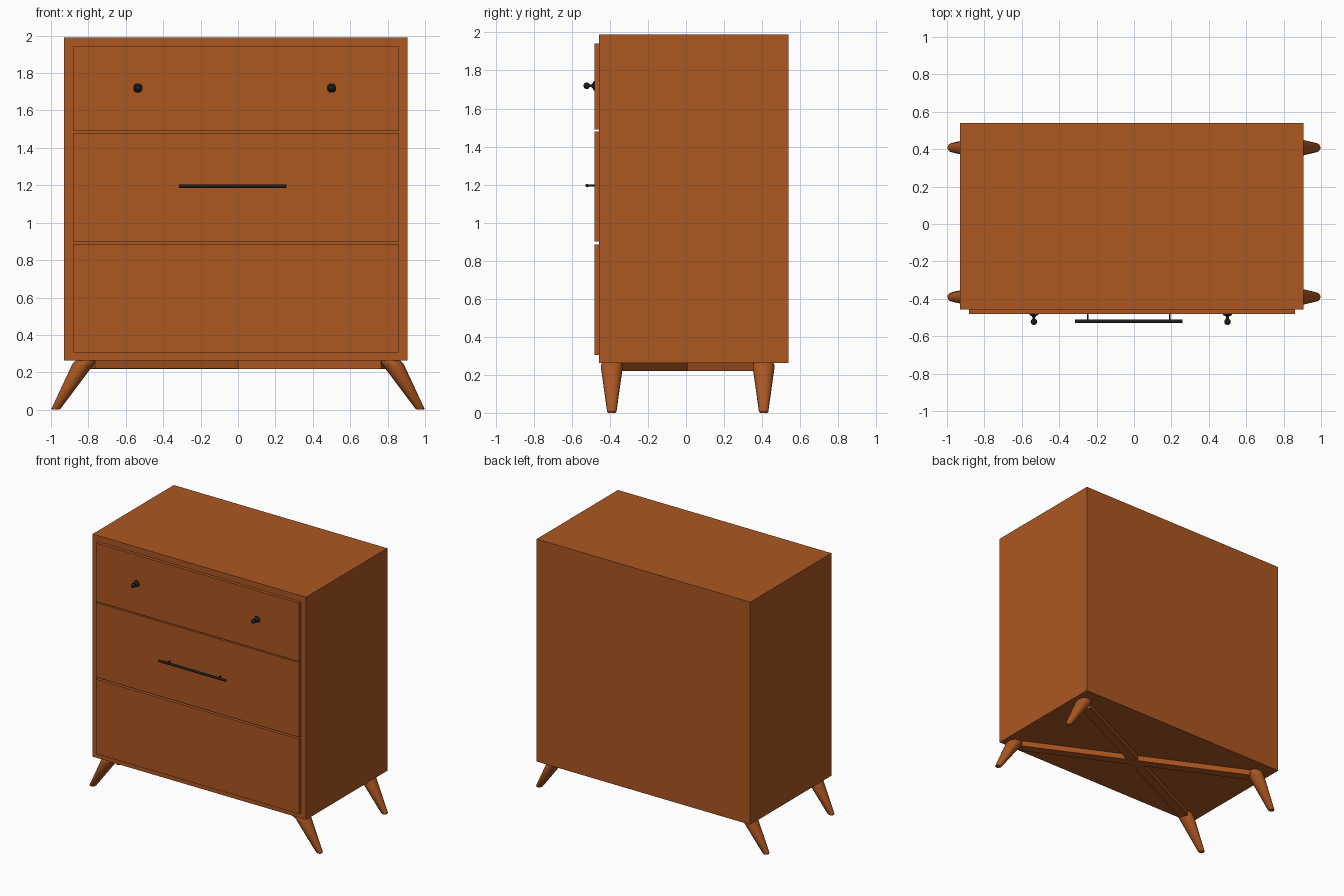
import bpy, bmesh, math
from mathutils import Vector, Matrix

if "Cube" in bpy.data.objects:
    bpy.data.objects.remove(bpy.data.objects["Cube"])


def make_material(name, rgb):
    m = bpy.data.materials.new(name)
    m.diffuse_color = (*rgb, 1)
    m.use_nodes = True
    m.node_tree.nodes["Principled BSDF"].inputs["Base Color"].default_value = m.diffuse_color
    return m


WOOD = make_material("warm brown wood", (0.413, 0.095, 0.0155))
METAL = make_material("black metal", (0.013, 0.013, 0.015))


def finish(name, bm, mat, smooth=False):
    bmesh.ops.recalc_face_normals(bm, faces=bm.faces)
    me = bpy.data.meshes.new(name)
    bm.to_mesh(me)
    bm.free()
    me.materials.append(mat)
    ob = bpy.data.objects.new(name, me)
    bpy.context.collection.objects.link(ob)
    if smooth:
        bpy.ops.object.select_all(action='DESELECT')
        ob.select_set(True)
        bpy.context.view_layer.objects.active = ob
        bpy.ops.object.shade_smooth_by_angle(angle=math.radians(40))
    return ob


def box(name, lo, hi, mat):
    lo, hi = Vector(lo), Vector(hi)
    bm = bmesh.new()
    bmesh.ops.create_cube(bm, size=1)
    bmesh.ops.scale(bm, vec=hi - lo, verts=bm.verts)
    bmesh.ops.translate(bm, vec=(lo + hi) / 2, verts=bm.verts)
    return finish(name, bm, mat)


def loft(name, rings, mat, axis='Z', sides=24):
    """Skin circles given as (centre, radius), each lying across the axis."""
    bm = bmesh.new()
    loops = []
    for c, r in rings:
        loop = []
        for i in range(sides):
            a = 2 * math.pi * i / sides
            u, v = r * math.cos(a), r * math.sin(a)
            off = {'X': (0, u, v), 'Y': (u, 0, v), 'Z': (u, v, 0)}[axis]
            loop.append(bm.verts.new(Vector(c) + Vector(off)))
        loops.append(loop)
    for a, b in zip(loops, loops[1:]):
        for i in range(sides):
            j = (i + 1) % sides
            bm.faces.new((a[i], a[j], b[j], b[i]))
    bm.faces.new(loops[0])
    bm.faces.new(loops[-1])
    return finish(name, bm, mat, True)


# Cabinet body and three drawer fronts
BOTTOM = 0.262
box("cabinet_body", (-0.93, -0.457, BOTTOM), (0.905, 0.54, 1.99), WOOD)
for name, z0, z1 in (("top", 1.489, 1.943), ("middle", 0.9, 1.48), ("bottom", 0.305, 0.886)):
    box(name + "_drawer_front", (-0.883, -0.482, z0), (0.862, -0.457, z1), WOOD)

# Splayed tapered legs
for sx, side in ((-1, "left"), (1, "right")):
    for y, end in ((-0.39, "front"), (0.408, "back")):
        foot, top = sx * 0.976, sx * 0.817
        rings = []
        for z, r in ((0, 0.019), (0.006, 0.0245), (0.235, 0.057), (0.252, 0.057), (BOTTOM, 0.052)):
            t = z / BOTTOM
            rings.append(((foot + (top - foot) * t, y, z), r))
        loft(f"{end}_{side}_leg", rings, WOOD)

# Crossed stretchers under the cabinet
for s, drop, name in ((1, 0, "first"), (-1, 0.001, "second")):
    a, b = Vector((-0.78, 0.009 - s * 0.375, 0)), Vector((0.78, 0.009 + s * 0.375, 0))
    d = b - a
    bm = bmesh.new()
    bmesh.ops.create_cube(bm, size=1)
    bmesh.ops.scale(bm, vec=(d.length, 0.07, 0.042 + drop), verts=bm.verts)
    bmesh.ops.rotate(bm, matrix=Matrix.Rotation(math.atan2(d.y, d.x), 3, 'Z'), verts=bm.verts)
    bmesh.ops.translate(bm, vec=(a + b) / 2 + Vector((0, 0, BOTTOM - 0.021 - drop / 2)), verts=bm.verts)
    finish(name + "_cross_stretcher", bm, WOOD)

# Knobs: flared base, thin stem and ball
for x, side in ((-0.535, "left"), (0.5, "right")):
    prof = [(-0.482, 0.025), (-0.486, 0.024), (-0.492, 0.012), (-0.499, 0.007), (-0.507, 0.007)]
    for k in range(2, 9):
        a = math.pi * k / 8
        prof.append((-0.522 + 0.0175 * math.cos(a), max(0.0175 * math.sin(a), 0.001)))
    loft(side + "_knob", [((x, y, 1.72), r) for y, r in prof], METAL, 'Y')

# Bar handle on two posts
loft("handle_bar", [((-0.316, -0.52, 1.195), 0.009), ((0.26, -0.52, 1.195), 0.009)], METAL, 'X', 16)
for x, side in ((-0.247, "left"), (0.191, "right")):
    loft(side + "_handle_post", [((x, -0.482, 1.195), 0.005), ((x, -0.52, 1.195), 0.005)], METAL, 'Y', 12)
